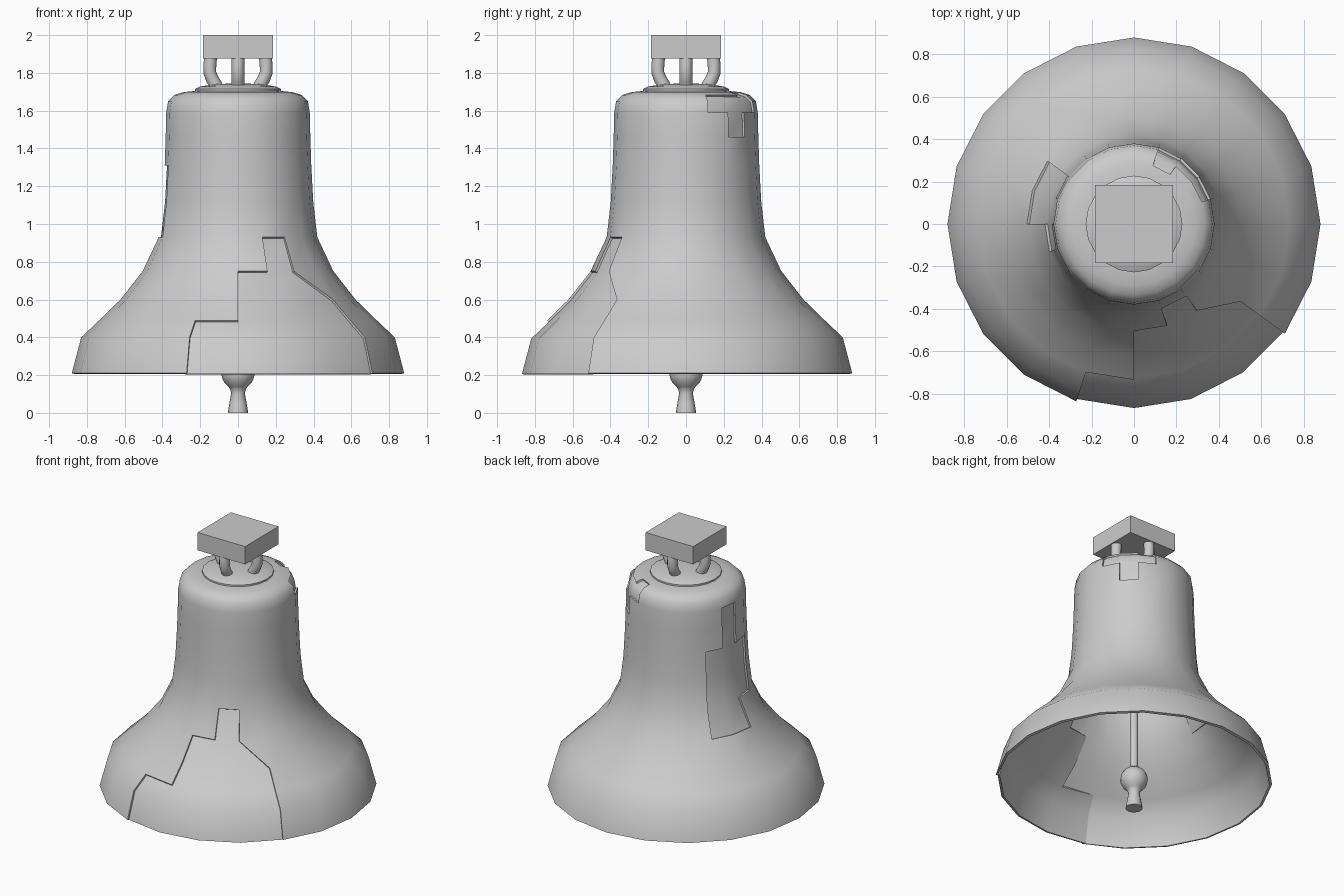
import bpy, bmesh, math
from mathutils import Vector

if "Cube" in bpy.data.objects:
    bpy.data.objects.remove(bpy.data.objects["Cube"])


def finish(bm, name, angle=40, solid=0):
    bmesh.ops.recalc_face_normals(bm, faces=bm.faces)
    me = bpy.data.meshes.new(name)
    bm.to_mesh(me)
    bm.free()
    ob = bpy.data.objects.new(name, me)
    bpy.context.collection.objects.link(ob)
    bpy.ops.object.select_all(action='DESELECT')
    ob.select_set(True)
    bpy.context.view_layer.objects.active = ob
    if solid:
        m = ob.modifiers.new("thickness", 'SOLIDIFY')
        m.thickness = solid
        m.offset = -1
        bpy.ops.object.modifier_apply(modifier=m.name)
    bpy.ops.object.shade_smooth_by_angle(angle=math.radians(angle))
    return ob


def ring(bm, r, z, n):
    return [bm.verts.new((r * math.cos(2 * math.pi * j / n),
                          r * math.sin(2 * math.pi * j / n), z)) for j in range(n)]


def lathe(name, profile, n):
    bm = bmesh.new()
    rings = [ring(bm, r, z, n) for r, z in profile]
    for a, b in zip(rings, rings[1:]):
        for j in range(n):
            k = (j + 1) % n
            bm.faces.new((a[j], a[k], b[k], b[j]))
    bm.faces.new(rings[0][::-1])
    bm.faces.new(rings[-1])
    return finish(bm, name)


# Bell shell: 20-sided lathe with sunken damaged patches
N = 20
PROFILE = [(.88, .21), (.83, .40), (.735, .49), (.622, .60), (.505, .75), (.42, .93),
           (.398, 1.12), (.388, 1.31), (.383, 1.46), (.38, 1.59), (.37, 1.65),
           (.337, 1.683), (.29, 1.698), (.22, 1.705)]
# column: (first row, row after last)
PATCHES = [
    {14: (0, 2), 15: (0, 4), 16: (0, 5), 17: (0, 3)},   # front
    {8: (4, 7), 9: (4, 9), 10: (5, 7)},                 # left
    {1: (9, 11), 2: (8, 11), 3: (9, 12)},               # shoulder
]
bm = bmesh.new()
rings = [ring(bm, r, z, N) for r, z in PROFILE]
sunken = [[], [], []]
for i, (a, b) in enumerate(zip(rings, rings[1:])):
    for j in range(N):
        k = (j + 1) % N
        if (i, j) == (3, 17):       # diagonal end of the front patch
            sunken[0].append(bm.faces.new((a[j], a[k], b[j])))
            bm.faces.new((a[k], b[k], b[j]))
            continue
        f = bm.faces.new((a[j], a[k], b[k], b[j]))
        for p, patch in enumerate(PATCHES):
            lo, hi = patch.get(j, (0, 0))
            if lo <= i < hi:
                sunken[p].append(f)
bm.faces.new(rings[-1])
bm.normal_update()
for faces in sunken:
    bmesh.ops.inset_region(bm, faces=faces, thickness=.001, depth=-.012,
                           use_boundary=False, use_even_offset=True)
finish(bm, "bell_shell", solid=.018)

# Crown plate
lathe("crown_plate", [(.228, 1.69), (.228, 1.715), (.2, 1.728), (.12, 1.74), (.04, 1.744)], N)

# Clapper: rod, ball and flared tip
ball = [(.088 * math.sin(t), .21 - .088 * math.cos(t))
        for t in [math.radians(d) for d in (35, 55, 75, 90, 110, 130, 150, 163)]]
lathe("clapper", [(.054, 0), (.046, .05), (.036, .105), (.042, .128)] + ball
      + [(.026, .32), (.026, 1.7)], 16)

# Four bent crown arms
ARM = [(.115, 1.70), (.116, 1.735), (.135, 1.765), (.149, 1.80), (.149, 1.84), (.145, 1.885)]
for q in range(4):
    bm = bmesh.new()
    c, s = math.cos(q * math.pi / 2), math.sin(q * math.pi / 2)
    loops = []
    for i, (r, z) in enumerate(ARM):
        r0, z0 = ARM[max(i - 1, 0)]
        r1, z1 = ARM[min(i + 1, len(ARM) - 1)]
        t = Vector((r1 - r0, z1 - z0)).normalized()
        loop = []
        for m in range(12):
            u = .034 * math.cos(m * math.pi / 6)
            v = .034 * math.sin(m * math.pi / 6)
            x, h = r + u * t.y, z - u * t.x
            loop.append(bm.verts.new((x * c - v * s, x * s + v * c, h)))
        loops.append(loop)
    for a, b in zip(loops, loops[1:]):
        for m in range(12):
            n = (m + 1) % 12
            bm.faces.new((a[m], a[n], b[n], b[m]))
    bm.faces.new(loops[0])
    bm.faces.new(loops[-1])
    finish(bm, "crown_arm_%d" % (q + 1))

# Mounting block
bm = bmesh.new()
bmesh.ops.create_cube(bm, size=1)
for v in bm.verts:
    v.co = (v.co.x * .37, v.co.y * .37, 1.9375 + v.co.z * .125)
finish(bm, "mounting_block", angle=30)
